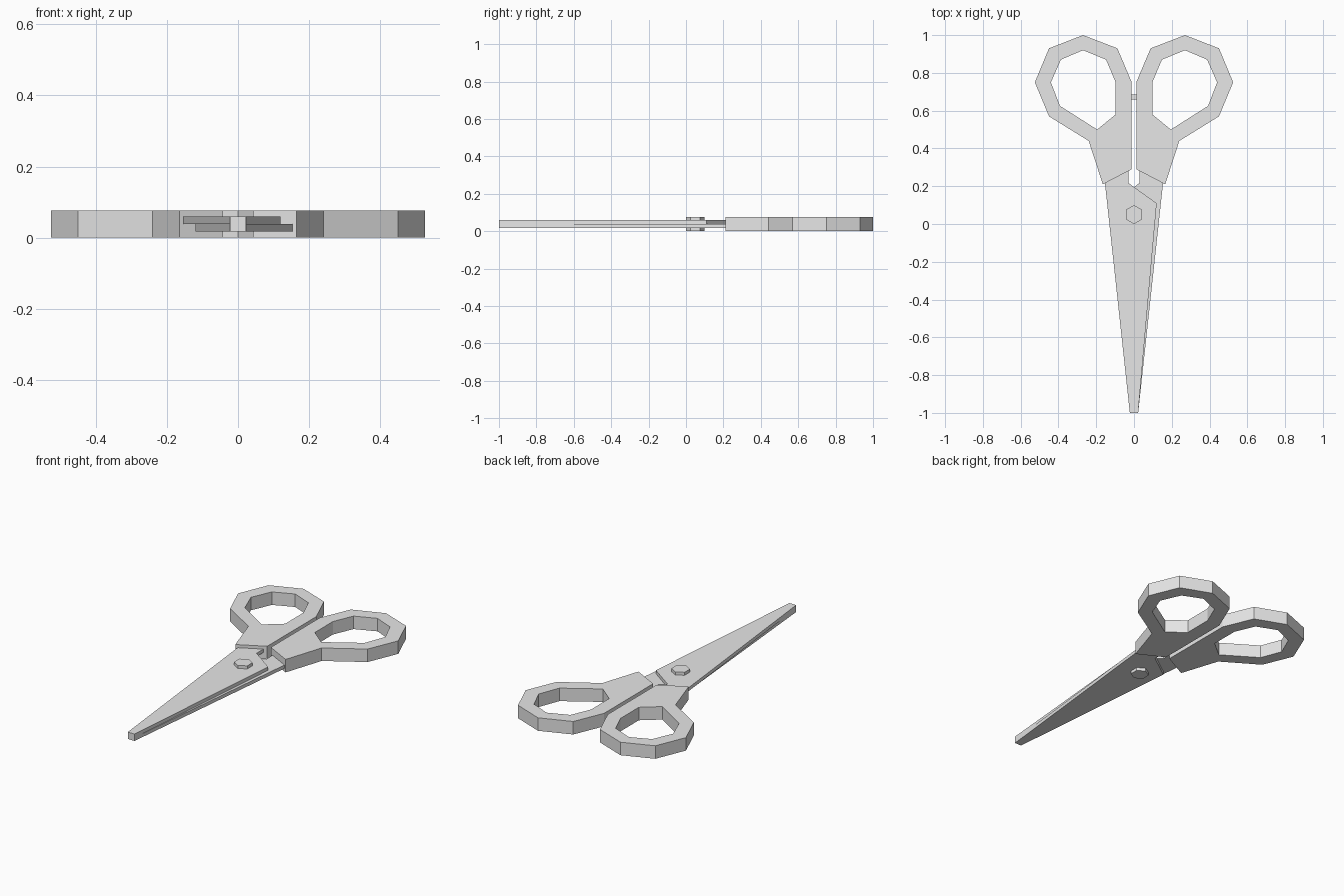
import bpy, bmesh
from math import sin, cos, pi

cube = bpy.data.objects.get("Cube")
if cube:
    bpy.data.objects.remove(cube, do_unlink=True)

grey = bpy.data.materials.new("light_grey")
grey.use_nodes = True
grey.diffuse_color = (0.8, 0.8, 0.8, 1)
grey.node_tree.nodes["Principled BSDF"].inputs["Base Color"].default_value = (0.8, 0.8, 0.8, 1)


def plate(name, loops, bottom, top, side=1):
    """Extrude an outline (plus optional holes) from bottom to top; side=-1 mirrors x."""
    bm = bmesh.new()
    for loop in loops:
        verts = [bm.verts.new((side * x, y, bottom)) for x, y in loop]
        for a, b in zip(verts, verts[1:] + verts[:1]):
            bm.edges.new((a, b))
    bmesh.ops.triangle_fill(bm, edges=bm.edges[:], use_beauty=True, normal=(0, 0, 1))
    geom = bmesh.ops.extrude_face_region(bm, geom=bm.faces[:], use_keep_orig=True)["geom"]
    moved = [v for v in geom if isinstance(v, bmesh.types.BMVert)]
    bmesh.ops.translate(bm, verts=moved, vec=(0, 0, top - bottom))
    bmesh.ops.recalc_face_normals(bm, faces=bm.faces[:])
    mesh = bpy.data.meshes.new(name)
    bm.to_mesh(mesh)
    bm.free()
    mesh.materials.append(grey)
    obj = bpy.data.objects.new(name, mesh)
    bpy.context.collection.objects.link(obj)
    return obj


THICK = 0.077
BLADE_LOW, BLADE_MID, BLADE_TOP = 0.018, 0.0385, 0.059

# Finger loops with their grips
grip = [(0.27, 1.0), (0.45, 0.93), (0.525, 0.75), (0.45, 0.57), (0.24, 0.44),
        (0.165, 0.21), (0.012, 0.29), (0.012, 0.75), (0.088, 0.93)]
hole = [(0.27, 0.92), (0.387, 0.87), (0.44, 0.75), (0.392, 0.625),
        (0.195, 0.5), (0.097, 0.58), (0.097, 0.75), (0.148, 0.87)]
plate("left_handle", [grip, hole], 0, THICK)
plate("right_handle", [grip, hole], 0, THICK, -1)

# Crossing blades, each with a tang set into its handle
blade = [(0.022, -1), (0.153, 0.21), (0.12, 0.36), (0.03, 0.36),
         (0.03, 0.217), (-0.12, 0.11), (-0.022, -1)]
plate("lower_blade", [blade], BLADE_LOW, BLADE_MID)
plate("upper_blade", [blade], BLADE_MID, BLADE_TOP, -1)

# Hexagonal pivot through both blades
hexagon = [(0.05 * sin(i * pi / 3), 0.05 + 0.05 * cos(i * pi / 3)) for i in range(6)]
plate("pivot", [hexagon], 0, THICK)

# Small stop between the grips
stop = [(-0.015, 0.66), (0.015, 0.66), (0.015, 0.685), (-0.015, 0.685)]
plate("handle_stop", [stop], 0.026, 0.051)
